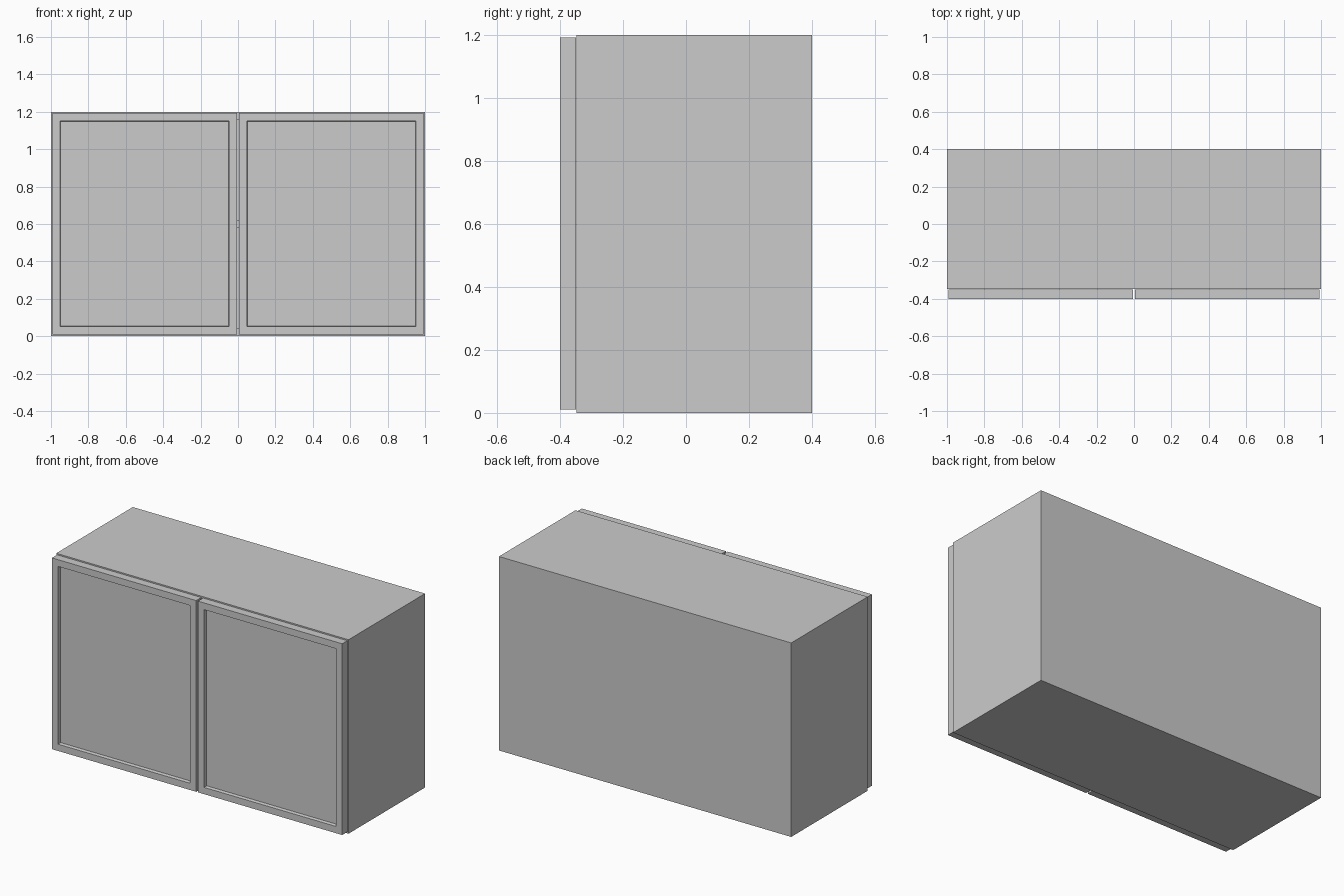
import bpy, bmesh
from mathutils import Vector

if "Cube" in bpy.data.objects:
    bpy.data.objects.remove(bpy.data.objects["Cube"])

T = 0.045  # board thickness


def make_object(name, bm):
    mesh = bpy.data.meshes.new(name)
    bm.to_mesh(mesh)
    bm.free()
    obj = bpy.data.objects.new(name, mesh)
    bpy.context.collection.objects.link(obj)
    return obj


def box_bmesh(lo, hi):
    bm = bmesh.new()
    bmesh.ops.create_cube(bm, size=1)
    lo, hi = Vector(lo), Vector(hi)
    bmesh.ops.scale(bm, vec=hi - lo, verts=bm.verts)
    bmesh.ops.translate(bm, vec=(lo + hi) / 2, verts=bm.verts)
    return bm


def board(name, lo, hi):
    return make_object(name, box_bmesh(lo, hi))


def door(name, x0, x1):
    # slab with a recessed centre panel on its front face
    bm = box_bmesh((x0, -0.4, 0.01), (x1, -0.35, 1.193))
    bm.normal_update()
    front = min(bm.faces, key=lambda f: f.calc_center_median().y)
    bmesh.ops.inset_region(bm, faces=[front], thickness=0.059)
    bmesh.ops.inset_region(bm, faces=[front], thickness=0.005)
    bmesh.ops.translate(bm, vec=(0, 0.02, 0), verts=front.verts)
    return make_object(name, bm)


# carcass
inner = 1 - T
board("left_side_panel", (-1, -0.348, 0), (-inner, 0.4, 1.2))
board("right_side_panel", (inner, -0.348, 0), (1, 0.4, 1.2))
board("bottom_panel", (-inner, -0.348, 0), (inner, 0.38, T))
board("top_panel", (-inner, -0.348, 1.2 - T), (inner, 0.38, 1.2))
board("back_panel", (-inner, 0.38, 0), (inner, 0.4, 1.2))
board("shelf", (-inner, -0.348, 0.6 - T / 2), (inner, 0.38, 0.6 + T / 2))

# doors
door("left_door", -0.993, -0.006)
door("right_door", 0.006, 0.993)
